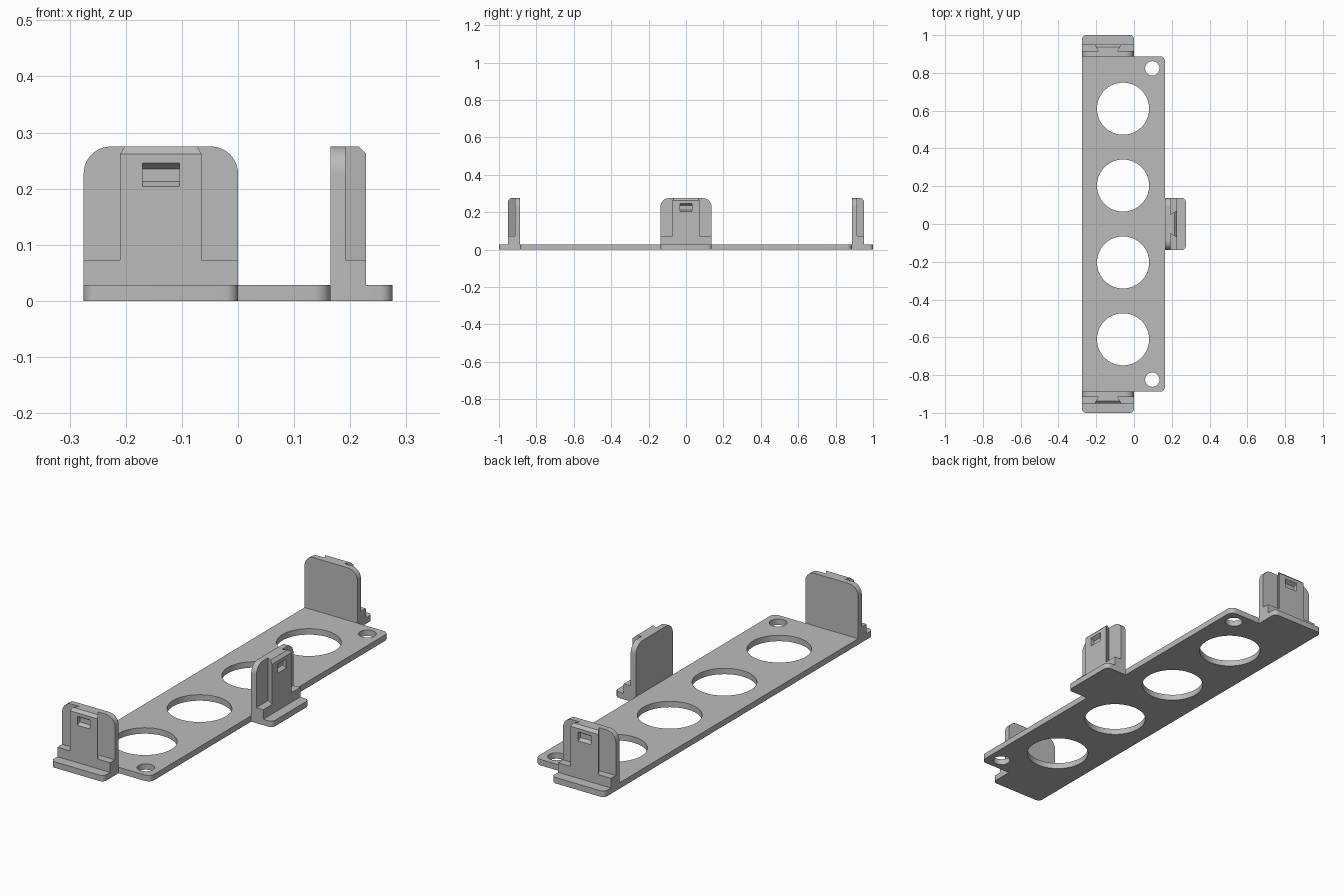
import bpy, bmesh
from math import pi, cos, sin, radians, tan
from mathutils import Vector, Matrix

if "Cube" in bpy.data.objects:
    bpy.data.objects.remove(bpy.data.objects["Cube"], do_unlink=True)

# Main sizes
THICK = 0.028            # plate thickness
HALF = 0.1375            # half width of a clip
TOP = 0.275              # clip height
PANEL, FRONT = 0.027, 0.063   # depth of clip panel and of rail front
LEFT, RIGHT, END = -0.275, 0.165, 0.888

grey = bpy.data.materials.new("light grey plastic")
grey.use_nodes = True
grey.diffuse_color = (0.5, 0.5, 0.5, 1)
grey.node_tree.nodes["Principled BSDF"].inputs["Base Color"].default_value = (0.5, 0.5, 0.5, 1)


def outline(corners, steps=8):
    """Turn (x, y, radius) corners into a profile with rounded corners."""
    pts = []
    for i, (x, y, r) in enumerate(corners):
        p = Vector((x, y))
        if r == 0:
            pts.append(p)
            continue
        a = (Vector(corners[i - 1][:2]) - p).normalized()
        b = (Vector(corners[(i + 1) % len(corners)][:2]) - p).normalized()
        centre = p + (a + b) * r
        for k in range(steps + 1):
            t = k / steps * pi / 2
            pts.append(centre - b * r * cos(t) - a * r * sin(t))
    return pts


def prism(name, pts, low, high, place=lambda x, y, h: (x, y, h), bevel_top=False):
    """Extrude a flat profile from low to high; place maps it to model axes."""
    bm = bmesh.new()
    rings = [[bm.verts.new(place(p[0], p[1], h)) for p in pts] for h in (low, high)]
    bm.faces.new(rings[0])
    bm.faces.new(rings[1])
    for i in range(len(pts)):
        j = (i + 1) % len(pts)
        bm.faces.new((rings[0][i], rings[0][j], rings[1][j], rings[1][i]))
    if bevel_top:
        bmesh.ops.bisect_plane(bm, geom=bm.verts[:] + bm.edges[:] + bm.faces[:],
                               plane_co=(0, FRONT, TOP - 0.013), plane_no=(0, 1, 1),
                               clear_outer=True)
        bmesh.ops.holes_fill(bm, edges=[e for e in bm.edges if e.is_boundary])
    bmesh.ops.recalc_face_normals(bm, faces=bm.faces)
    mesh = bpy.data.meshes.new(name)
    bm.to_mesh(mesh)
    bm.free()
    mesh.materials.append(grey)
    ob = bpy.data.objects.new(name, mesh)
    bpy.context.collection.objects.link(ob)
    return ob


def combine(ob, tools, operation):
    """Apply booleans and remove the helper objects."""
    for tool in tools:
        mod = ob.modifiers.new(operation, "BOOLEAN")
        mod.operation, mod.object, mod.solver = operation, tool, "EXACT"
    bpy.context.view_layer.update()
    result = bpy.data.meshes.new_from_object(
        ob.evaluated_get(bpy.context.evaluated_depsgraph_get()))
    ob.modifiers.clear()
    ob.data = result
    for tool in tools:
        bpy.data.objects.remove(tool, do_unlink=True)


def finish(ob):
    ob.data.shade_smooth()
    ob.data.set_sharp_from_angle(angle=radians(30))


def hole(x, y, r, n):
    ring = [(x + r * cos(2 * pi * k / n), y + r * sin(2 * pi * k / n)) for k in range(n)]
    return prism("hole_cutter", ring, -0.1, 0.1)


# Base plate with two end feet and one side foot
R = 0.022
plate = prism("base_plate", outline([
    (LEFT, -1, R), (0, -1, R), (0, -END, 0), (RIGHT, -END, 0.03),
    (RIGHT, -HALF, 0), (TOP, -HALF, R), (TOP, HALF, R), (RIGHT, HALF, 0),
    (RIGHT, END, 0.03), (0, END, 0), (0, 1, R), (LEFT, 1, R)]), 0, THICK)
holes = [hole(-0.058, (i - 1.5) * 0.407, 0.138, 72) for i in range(4)]
holes += [hole(0.097, s * 0.824, 0.038, 40) for s in (-1, 1)]
combine(plate, holes, "DIFFERENCE")
finish(plate)

# Clip panel with rounded upper corners
panel = prism("clip_panel", outline([
    (-HALF, THICK, 0), (HALF, THICK, 0), (HALF, TOP, 0.048), (-HALF, TOP, 0.048)], 12),
    0, PANEL, lambda x, y, h: (x, h, y))
finish(panel)

# Dovetail rail on a full-width step, with a latch pocket
rail = prism("clip_rail", [(-0.05, PANEL), (0.05, PANEL), (0.0725, FRONT), (-0.0725, FRONT)],
             0.05, TOP, bevel_top=True)
step = prism("clip_step", [(-HALF, PANEL), (HALF, PANEL), (HALF, FRONT), (-HALF, FRONT)],
             THICK, 0.073)
combine(rail, [step], "UNION")
pocket = prism("pocket_cutter", [(0.073, 0.252), (0.045, 0.235), (0.045, 0.213), (0.073, 0.199)],
               -0.033, 0.033, lambda x, y, h: (h, x, y))
combine(rail, [pocket], "DIFFERENCE")
finish(rail)

# Place the clip at both ends and on the left side
spots = {"back": (LEFT + HALF, END, 0), "front": (LEFT + HALF, -END, pi),
         "left": (RIGHT, 0, -pi / 2)}
for side, (x, y, turn) in spots.items():
    for part in (panel, rail):
        ob = bpy.data.objects.new(f"{side}_{part.name}", part.data)
        ob.matrix_world = Matrix.Translation((x, y, 0)) @ Matrix.Rotation(turn, 4, "Z")
        bpy.context.collection.objects.link(ob)
for part in (panel, rail):
    bpy.data.objects.remove(part, do_unlink=True)
